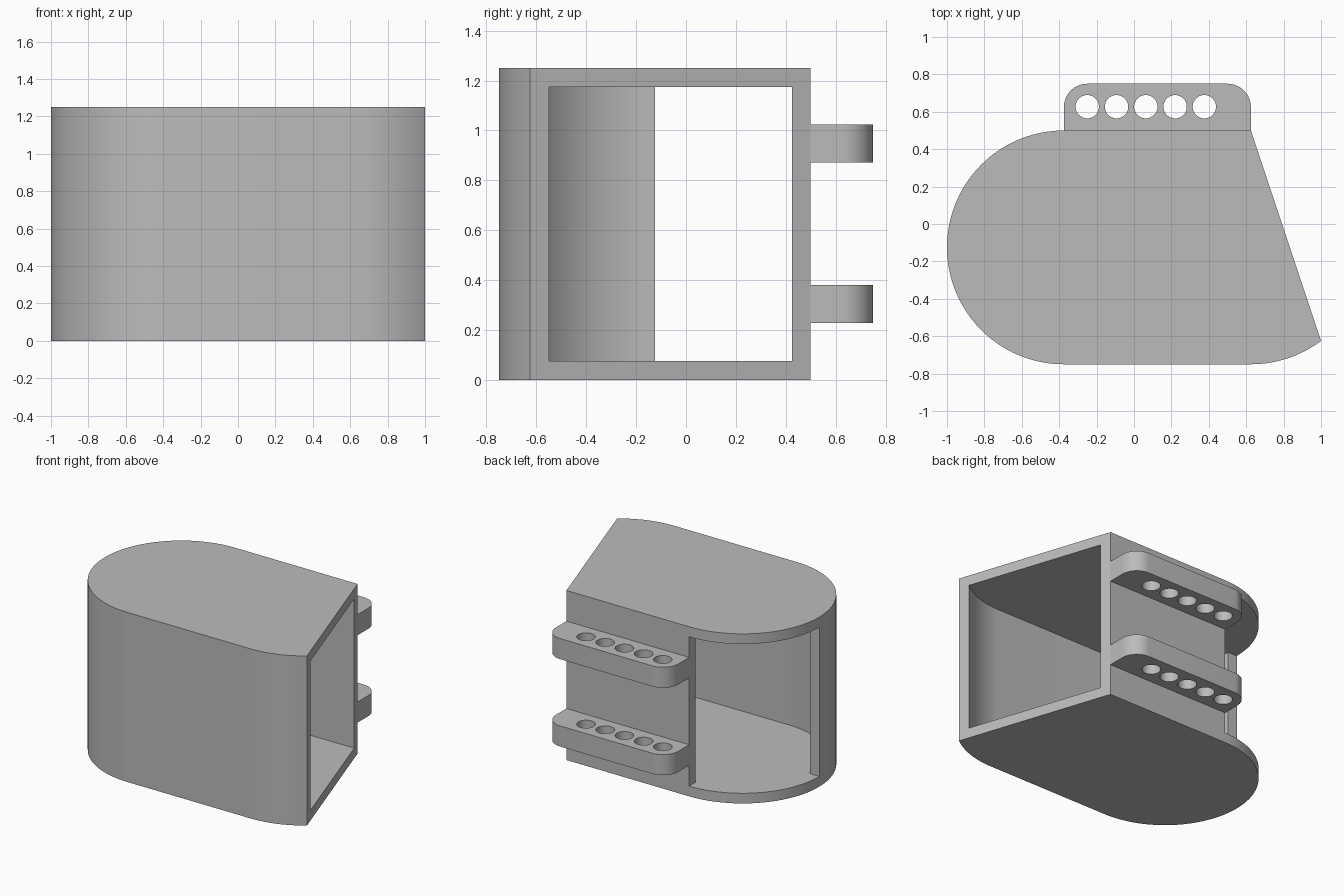
import bpy
import bmesh
from math import cos, sin, radians

cube = bpy.data.objects.get("Cube")
if cube:
    bpy.data.objects.remove(cube, do_unlink=True)

# Dimensions
HEIGHT, WALL, RADIUS = 1.25, 0.075, 0.625
ROUND_X, FRONT_X, MID_Y = -0.375, 0.625, -0.125
BACK_Y = MID_Y + RADIUS

grey = bpy.data.materials.new("plain grey")
grey.use_nodes = True
grey.diffuse_color = (0.5, 0.5, 0.5, 1)
grey.node_tree.nodes["Principled BSDF"].inputs["Base Color"].default_value = (0.5, 0.5, 0.5, 1)


def arc(cx, cy, r, start, end, steps):
    angles = [radians(start + (end - start) * i / steps) for i in range(steps + 1)]
    return [(cx + r * cos(a), cy + r * sin(a)) for a in angles]


def prism(name, outline, z0, z1):
    """Extrude a flat outline from z0 up to z1."""
    bm = bmesh.new()
    base = bm.faces.new([bm.verts.new((x, y, z0)) for x, y in outline])
    top = bmesh.ops.extrude_face_region(bm, geom=[base])["geom"]
    bmesh.ops.translate(bm, vec=(0, 0, z1 - z0),
                        verts=[v for v in top if isinstance(v, bmesh.types.BMVert)])
    bmesh.ops.recalc_face_normals(bm, faces=bm.faces)
    mesh = bpy.data.meshes.new(name)
    bm.to_mesh(mesh)
    bm.free()
    mesh.materials.append(grey)
    obj = bpy.data.objects.new(name, mesh)
    bpy.context.collection.objects.link(obj)
    return obj


def cut(obj, cutters):
    """Subtract the cutters, then remove them."""
    bpy.context.view_layer.objects.active = obj
    for cutter in cutters:
        mod = obj.modifiers.new("cut", "BOOLEAN")
        mod.operation, mod.solver, mod.object = "DIFFERENCE", "EXACT", cutter
        bpy.ops.object.modifier_apply(modifier=mod.name)
        bpy.data.objects.remove(cutter, do_unlink=True)


def smooth(obj):
    bpy.ops.object.select_all(action="DESELECT")
    obj.select_set(True)
    bpy.context.view_layer.objects.active = obj
    bpy.ops.object.shade_smooth_by_angle(angle=radians(30))


# Housing: round end, straight sides, slanted mouth
outline = arc(ROUND_X, MID_Y, RADIUS, 90, 270, 48)
outline += arc(FRONT_X, MID_Y, RADIUS, 270, 306.87, 10)
outline.append((FRONT_X, BACK_Y))
housing = prism("housing", outline, 0, HEIGHT)

# Cavity, running out through the slanted mouth
inner = RADIUS - WALL
hollow = arc(ROUND_X, MID_Y, inner, 90, 270, 48)
hollow += arc(FRONT_X, MID_Y, inner, 270, 330, 16)
hollow.append((1.1, MID_Y + inner))
cavity = prism("cavity_cutter", hollow, WALL, HEIGHT - WALL)

# Window through the back quarter of the round end
quarter = [(-1.2, MID_Y), (ROUND_X, MID_Y), (ROUND_X, 0.7), (-1.2, 0.7)]
window = prism("window_cutter", quarter, WALL, HEIGHT - WALL)
cut(housing, [cavity, window])
smooth(housing)

# Two mounting tabs, each with a row of five holes
corner, tab_y = 0.125, BACK_Y + 0.25
tab_outline = [(ROUND_X, BACK_Y), (FRONT_X, BACK_Y)]
tab_outline += arc(FRONT_X - corner, tab_y - corner, corner, 0, 90, 12)
tab_outline += arc(ROUND_X + corner, tab_y - corner, corner, 90, 180, 12)
for name, z in (("lower_tab", 0.228), ("upper_tab", 0.872)):
    tab = prism(name, tab_outline, z, z + 0.152)
    holes = [prism("hole_cutter", arc(-0.25 + 0.1565 * i, 0.627, 0.0625, 0, 348.75, 31), z - 0.1, z + 0.3)
             for i in range(5)]
    cut(tab, holes)
    smooth(tab)
